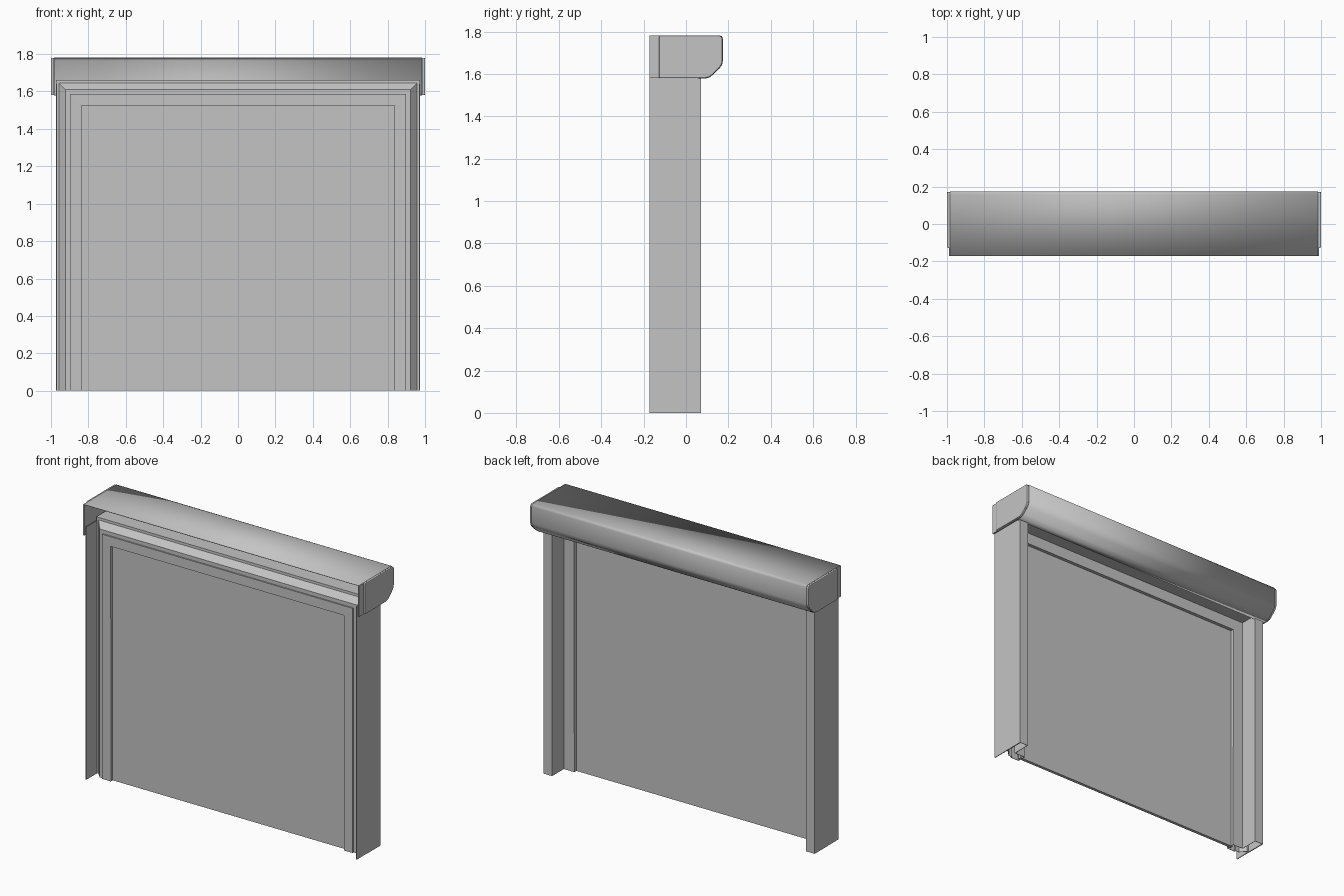
import bpy, bmesh

cube = bpy.data.objects.get("Cube")
if cube:
    bpy.data.objects.remove(cube, do_unlink=True)

# One plain grey for the whole unit
grey = bpy.data.materials.new("light_grey")
grey.use_nodes = True
grey.diffuse_color = (0.55, 0.55, 0.55, 1)
grey.node_tree.nodes["Principled BSDF"].inputs["Base Color"].default_value = (0.55, 0.55, 0.55, 1)

TOP, FLOOR, FRONT, BACK = 1.78, 1.58, -0.172, 0.172
JAMB_X, LINTEL_Z, JAMB_BACK = 0.972, 1.66, 0.07


def make_object(name, bm, smooth=False):
    bmesh.ops.recalc_face_normals(bm, faces=bm.faces)
    mesh = bpy.data.meshes.new(name)
    bm.to_mesh(mesh)
    bm.free()
    mesh.materials.append(grey)
    obj = bpy.data.objects.new(name, mesh)
    bpy.context.collection.objects.link(obj)
    if smooth:
        bpy.ops.object.select_all(action="DESELECT")
        obj.select_set(True)
        bpy.context.view_layer.objects.active = obj
        bpy.ops.object.shade_smooth_by_angle(angle=0.6)
    return obj


def loft(name, rings, closed, thickness=0.004, smooth=False):
    """Skin a row of matching sections, then give the sheet a thickness."""
    bm = bmesh.new()
    rows = [[bm.verts.new(p) for p in ring] for ring in rings]
    count = len(rows[0])
    for a, b in zip(rows, rows[1:]):
        for i in range(count if closed else count - 1):
            j = (i + 1) % count
            bm.faces.new((a[i], a[j], b[j], b[i]))
    obj = make_object(name, bm, smooth)
    solid = obj.modifiers.new("thickness", "SOLIDIFY")
    solid.thickness = thickness
    solid.offset = 0
    return obj


def slab(name, outline, x0, x1, bevel=0):
    """Extrude a (y, z) outline between two x positions."""
    bm = bmesh.new()
    face = bm.faces.new([bm.verts.new((x0, y, z)) for y, z in outline])
    grown = bmesh.ops.extrude_face_region(bm, geom=[face])
    verts = [v for v in grown["geom"] if isinstance(v, bmesh.types.BMVert)]
    bmesh.ops.translate(bm, verts=verts, vec=(x1 - x0, 0, 0))
    obj = make_object(name, bm)
    if bevel:
        mod = obj.modifiers.new("soft_edges", "BEVEL")
        mod.width = bevel
        mod.segments = 2
    return obj


# Door frame: one hollow section (inset, y) mitred around the opening
section = [(0.06, JAMB_BACK), (0.06, -0.05), (0.135, -0.05), (0.135, -0.108),
           (0.075, -0.108), (0.075, -0.098), (0.05, -0.098), (0.015, -0.06),
           (0.0, -0.06), (0.0, JAMB_BACK)]
corners = [(-1, False), (-1, True), (1, True), (1, False)]
rings = [[(side * (JAMB_X - d), y, LINTEL_Z - d if high else 0) for d, y in section]
         for side, high in corners]
loft("door_frame", rings, closed=True)

# Door leaf set just behind the frame lip
leaf = [(-0.09, 0), (-0.07, 0), (-0.07, 1.535), (-0.09, 1.535)]
slab("door_leaf", leaf, -0.85, 0.85)

# Shutter housing: folded roof, back, slanted lower corner and short floor
lower_back = [(BACK, 1.66), (0.168, 1.643), (0.157, 1.627), (0.122, 1.594),
              (0.108, 1.584), (0.09, FLOOR)]
upper_back = [(0.158, TOP), (0.168, 1.776), (BACK, 1.766)]
cover = [(FRONT, TOP)] + upper_back + lower_back + [(0.06, FLOOR)]
loft("housing_cover", [[(x, y, z) for y, z in cover] for x in (-0.985, 0.985)],
     closed=False, smooth=True)

for side, label in ((1, "left"), (-1, "right")):
    # Outer plate of the jamb, running forward of the frame
    plate = [(FRONT, 0), (JAMB_BACK, 0), (JAMB_BACK, 1.64), (FRONT, 1.64)]
    slab(label + "_jamb_plate", plate, side * (JAMB_X - 0.005), side * JAMB_X)
    # Housing end wall and the shorter cap over it
    for part, front, inner, outer, bevel in (
            ("end_wall", FRONT, 0.98, 0.99, 0), ("end_cap", -0.127, 0.986, 1.0, 0.005)):
        outline = [(front, TOP)] + upper_back + lower_back + [(front, FLOOR)]
        slab(label + "_" + part, outline, side * inner, side * outer, bevel)
